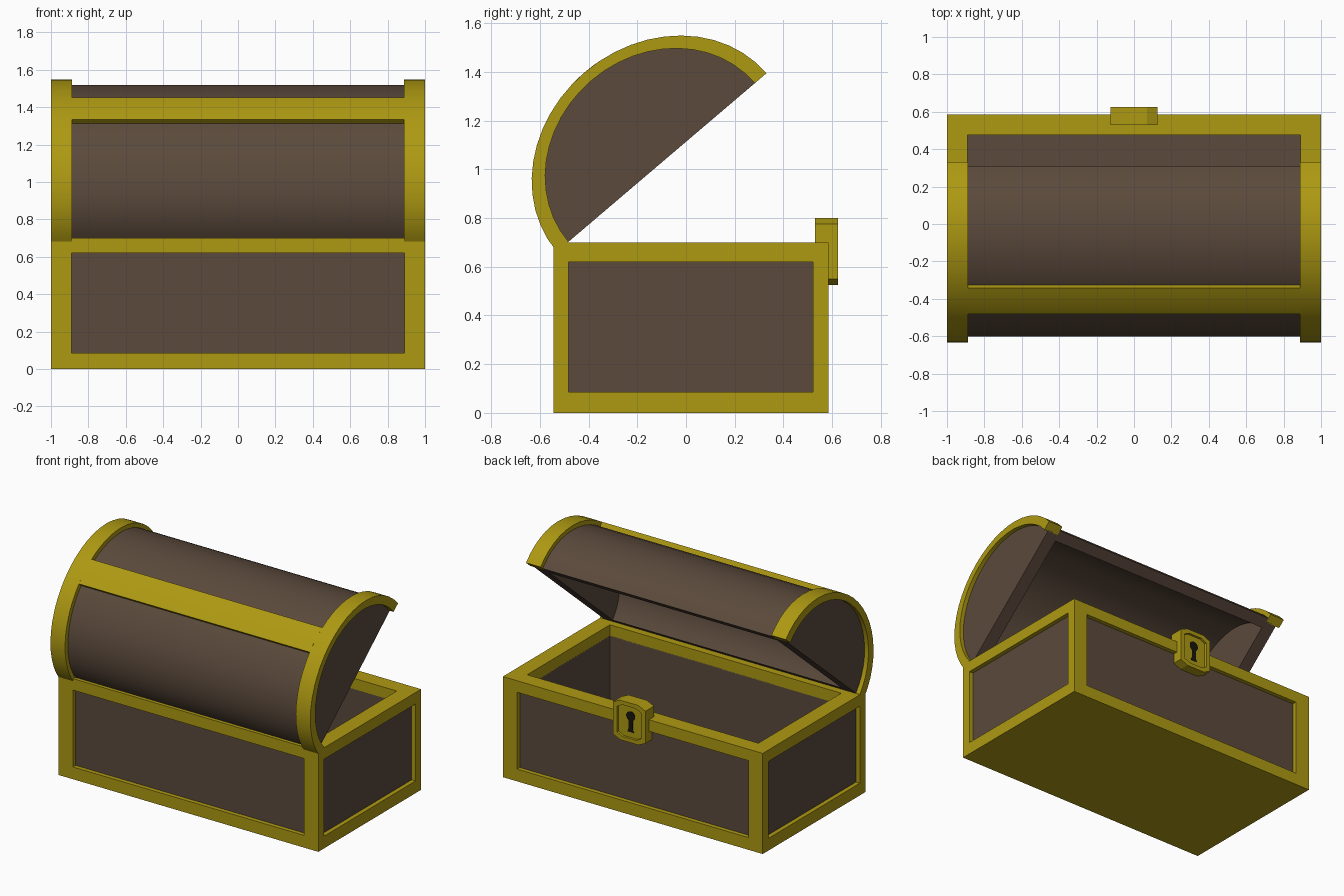
import bpy, bmesh
from math import sin, cos, radians, pi
from mathutils import Matrix

if "Cube" in bpy.data.objects:
    bpy.data.objects.remove(bpy.data.objects["Cube"])

def material(name, rgb):
    m = bpy.data.materials.new(name)
    m.diffuse_color = (*rgb, 1)
    m.use_nodes = True
    m.node_tree.nodes["Principled BSDF"].inputs["Base Color"].default_value = m.diffuse_color
    return m

GOLD = material("gold_trim", (0.42, 0.32, 0.006))
BROWN = material("brown_wood", (0.105, 0.068, 0.045))
DARK = material("keyhole_dark", (0.008, 0.007, 0.004))

# ways to place a 2D profile point (a, b) at extrusion depth d
ALONG_X = lambda a, b, d: (d, a, b)
ALONG_Y = lambda a, b, d: (a, d, b)
ALONG_Z = lambda a, b, d: (a, b, d)

def finish(name, bm, mat, matrix=None, smooth=False):
    bmesh.ops.recalc_face_normals(bm, faces=bm.faces)
    me = bpy.data.meshes.new(name)
    bm.to_mesh(me)
    bm.free()
    me.materials.append(mat)
    ob = bpy.data.objects.new(name, me)
    bpy.context.collection.objects.link(ob)
    if matrix:
        ob.matrix_world = matrix
    if smooth:
        bpy.ops.object.select_all(action='DESELECT')
        ob.select_set(True)
        bpy.context.view_layer.objects.active = ob
        bpy.ops.object.shade_smooth_by_angle(angle=radians(30))
    return ob

def prism(name, pts, place, lo, hi, mat, **kw):
    bm = bmesh.new()
    A, B = ([bm.verts.new(place(*p, d)) for p in pts] for d in (lo, hi))
    bm.faces.new(A)
    bm.faces.new(B)
    n = len(pts)
    for i in range(n):
        j = (i + 1) % n
        bm.faces.new((A[i], A[j], B[j], B[i]))
    return finish(name, bm, mat, **kw)

def band(name, outer, inner, place, lo, hi, mat, closed=True, **kw):
    """Extruded wall between two matching profiles."""
    bm = bmesh.new()
    rows = [[bm.verts.new(place(*p, d)) for p in pts]
            for pts, d in ((outer, lo), (outer, hi), (inner, hi), (inner, lo))]
    n = len(outer)
    for i in range(n if closed else n - 1):
        j = (i + 1) % n
        for k in range(4):
            r, s = rows[k], rows[(k + 1) % 4]
            bm.faces.new((r[i], r[j], s[j], s[i]))
    if not closed:
        bm.faces.new([r[0] for r in rows])
        bm.faces.new([r[-1] for r in rows])
    return finish(name, bm, mat, **kw)

def rect(x0, x1, y0, y1):
    return [(x0, y0), (x1, y0), (x1, y1), (x0, y1)]

Y0, Y1, TOP = -0.545, 0.585, 0.70
opening = rect(-0.89, 0.89, Y0 + 0.11, Y1 - 0.11)

# base: gold slab, wooden walls and floor, gold rim
prism("base_slab", rect(-1, 1, Y0, Y1), ALONG_Z, 0, 0.085, GOLD)
band("base_walls", rect(-0.97, 0.97, Y0 + 0.03, Y1 - 0.03), opening,
     ALONG_Z, 0.08, 0.625, BROWN)
prism("base_floor", rect(-0.9, 0.9, Y0 + 0.1, Y1 - 0.1), ALONG_Z, 0.07, 0.1, BROWN)
band("base_rim", rect(-1, 1, Y0, Y1), opening, ALONG_Z, 0.62, TOP, GOLD)

# L-shaped gold corner posts, mirrored to the four corners
for sx, side in ((-1, "left"), (1, "right")):
    for edge, sy, end in ((Y0, 1, "front"), (Y1, -1, "back")):
        shape = [(1, 0), (1, 0.063), (0.965, 0.063), (0.965, 0.035), (0.89, 0.035), (0.89, 0)]
        prism(f"corner_post_{end}_{side}", [(sx * x, edge + sy * y) for x, y in shape],
              ALONG_Z, 0.085, 0.62, GOLD)

# lid: half-ellipse barrel built flat, then tilted open
LID = Matrix.Translation((0, -0.10, 1.028)) @ Matrix.Rotation(radians(40.4), 4, 'X')

def arc(a, b, t0=0.0, t1=pi, n=24):
    return [(a * cos(t0 + (t1 - t0) * i / n), b * sin(t0 + (t1 - t0) * i / n))
            for i in range(n + 1)]

lid = dict(matrix=LID, smooth=True)
band("lid_shell", arc(0.535, 0.455), arc(0.46, 0.385), ALONG_X, -0.895, 0.895,
     BROWN, closed=False, **lid)
for s, side in ((-1, "left"), (1, "right")):
    prism(f"lid_end_{side}", arc(0.51, 0.45), ALONG_X, s * 0.88, s * 0.97, BROWN, **lid)
    band(f"lid_band_{side}", arc(0.565, 0.487), arc(0.502, 0.443), ALONG_X,
         s * 0.888, s, GOLD, closed=False, **lid)
t = radians(9.3)
band("lid_strap", arc(0.565, 0.487, pi / 2 - t, pi / 2 + t, 4),
     arc(0.53, 0.45, pi / 2 - t, pi / 2 + t, 4), ALONG_X, -0.89, 0.89,
     GOLD, closed=False, **lid)

# lock: shield-shaped body with raised border and keyhole
half = [(0.07, 0.525), (0.125, 0.55), (0.125, 0.775), (0.07, 0.80)]
shield = half + [(-x, z) for x, z in reversed(half)]
inset = [(x * 0.74, 0.6625 + (z - 0.6625) * 0.8) for x, z in shield]
prism("lock_body", shield, ALONG_Y, 0.53, 0.608, GOLD)
band("lock_border", shield, inset, ALONG_Y, 0.608, 0.625, GOLD)
head = [(0.034 * cos(radians(a)), 0.70 + 0.034 * sin(radians(a)))
        for a in range(-60, 241, 25)]
prism("keyhole", head + [(-0.017, 0.61), (-0.026, 0.59), (0.026, 0.59), (0.017, 0.61)],
      ALONG_Y, 0.60, 0.610, DARK)
